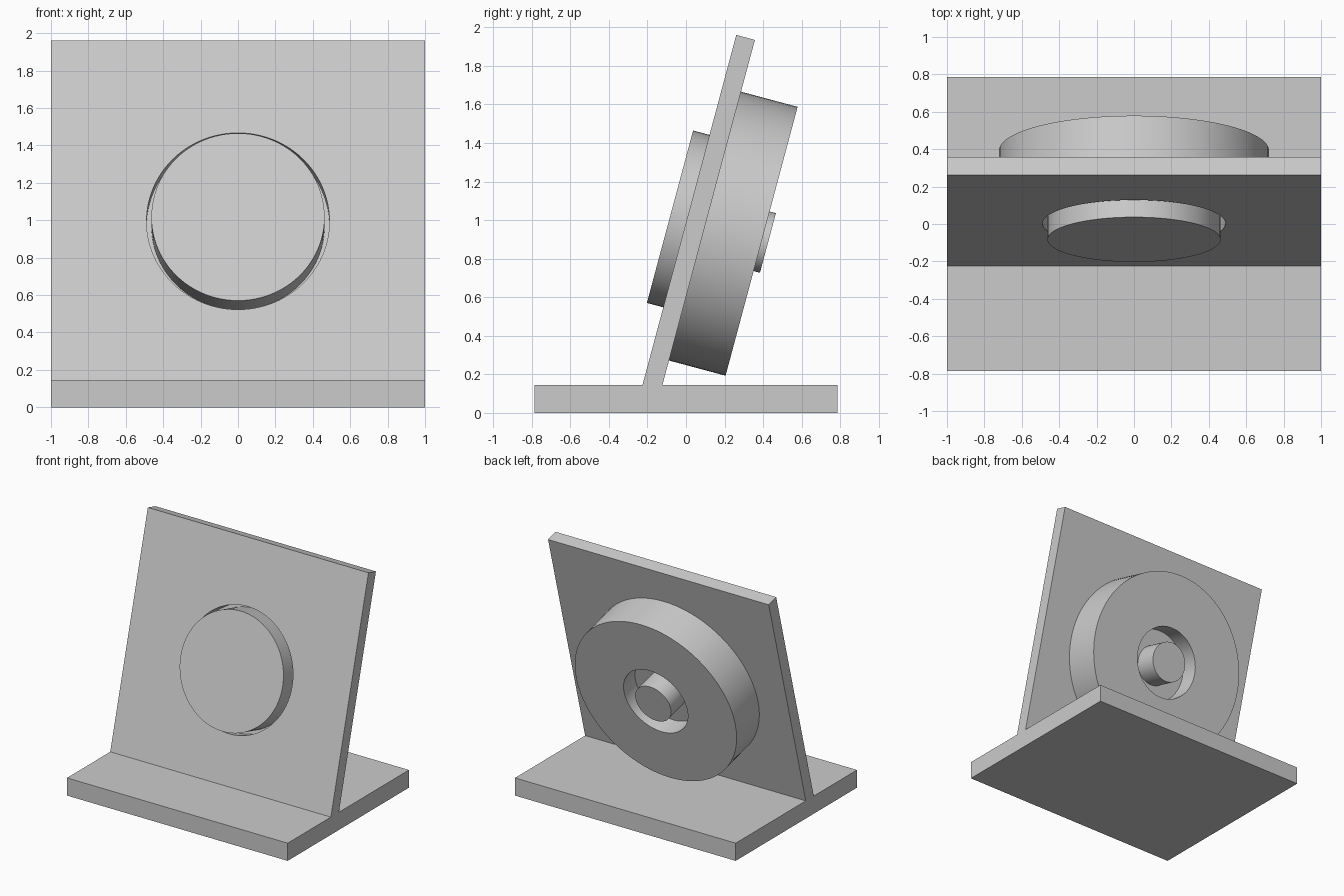
import bpy, bmesh, math
from mathutils import Matrix

if "Cube" in bpy.data.objects:
    bpy.data.objects.remove(bpy.data.objects["Cube"])

grey = bpy.data.materials.new("light grey")
grey.use_nodes = True
colour = (0.6, 0.6, 0.6, 1)
grey.diffuse_color = colour
grey.node_tree.nodes["Principled BSDF"].inputs["Base Color"].default_value = colour

# Leaning frame: local z runs out of the back of the panel along the wheel axis
LEAN = Matrix.Translation((0, 0.002, 0.995)) @ Matrix.Rotation(math.radians(-105), 4, 'X')
THICK = 0.1


def finish(name, bm, matrix):
    mesh = bpy.data.meshes.new(name)
    bmesh.ops.recalc_face_normals(bm, faces=bm.faces)
    bm.to_mesh(mesh)
    bm.free()
    ob = bpy.data.objects.new(name, mesh)
    ob.matrix_world = matrix
    mesh.materials.append(grey)
    bpy.context.collection.objects.link(ob)
    return ob


def box(name, size, centre, matrix=Matrix()):
    bm = bmesh.new()
    bmesh.ops.create_cube(bm, size=1)
    bmesh.ops.scale(bm, vec=size, verts=bm.verts)
    bmesh.ops.translate(bm, vec=centre, verts=bm.verts)
    return finish(name, bm, matrix)


def lathe(name, profile):
    """Revolve (radius, height) points about the leaning axis."""
    bm = bmesh.new()
    verts = [bm.verts.new((r, 0, h)) for r, h in profile]
    edges = [bm.edges.new(pair) for pair in zip(verts, verts[1:])]
    bmesh.ops.spin(bm, geom=verts + edges, axis=(0, 0, 1), cent=(0, 0, 0),
                   angle=math.tau, steps=96, use_duplicate=False)
    bmesh.ops.remove_doubles(bm, verts=bm.verts, dist=0.0001)
    return finish(name, bm, LEAN)


def disc(name, radius, low, high):
    return lathe(name, [(0, low), (radius, low), (radius, high), (0, high)])


def activate(ob):
    bpy.ops.object.select_all(action='DESELECT')
    ob.select_set(True)
    bpy.context.view_layer.objects.active = ob


# Base plate and leaning panel
base = box("base_plate", (2, 1.57, 0.145), (0, 0, 0.0725))
panel = box("leaning_panel", (2, 2, THICK), (0, 0, THICK / 2), LEAN)

# Clearance hole through the panel
cutter = disc("hole_cutter", 0.489, -0.2, 0.3)
cutter.hide_render = True
activate(panel)
cut = panel.modifiers.new("hole", 'BOOLEAN')
cut.operation = 'DIFFERENCE'
cut.solver = 'EXACT'
cut.object = cutter
bpy.ops.object.modifier_apply(modifier=cut.name)
bpy.data.objects.remove(cutter)

# Front disc through the hole, wheel with a recessed hub behind, and the pin
front = disc("front_disc", 0.463, -0.088, 0.11)
wheel = lathe("back_wheel", [(0, THICK), (0.722, THICK), (0.722, 0.404),
                             (0.287, 0.404), (0.287, 0.25), (0, 0.25)])
pin = disc("hub_pin", 0.16, 0.24, 0.438)

for ob in (panel, front, wheel, pin):
    activate(ob)
    bpy.ops.object.shade_smooth_by_angle(angle=math.radians(30))
